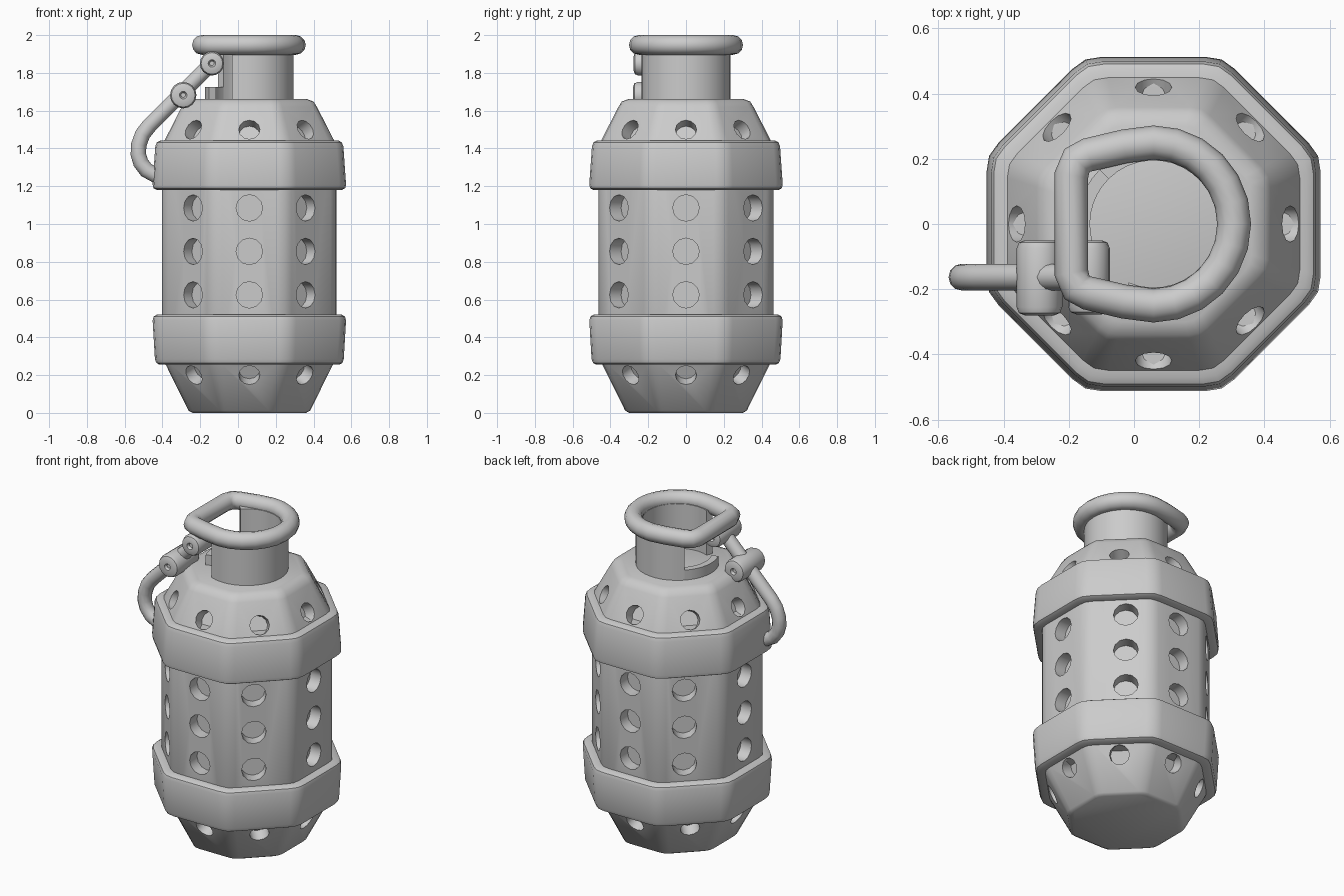
import bpy, bmesh, math
from mathutils import Vector, Matrix

if "Cube" in bpy.data.objects:
    bpy.data.objects.remove(bpy.data.objects["Cube"])

CX = 0.06  # body axis


def finish(ob, angle=40):
    bpy.ops.object.select_all(action='DESELECT')
    ob.select_set(True)
    bpy.context.view_layer.objects.active = ob
    if ob.type == 'CURVE' or ob.modifiers:
        bpy.ops.object.convert(target='MESH')
    bpy.ops.object.shade_smooth_by_angle(angle=math.radians(angle))
    return ob


def from_bmesh(name, bm):
    bmesh.ops.recalc_face_normals(bm, faces=bm.faces)
    me = bpy.data.meshes.new(name)
    bm.to_mesh(me)
    bm.free()
    ob = bpy.data.objects.new(name, me)
    bpy.context.collection.objects.link(ob)
    return ob


def octagon(apothem):
    # octagon with softened corners, flats facing the axes
    pts = []
    for k in range(8):
        a = math.pi / 4 * k
        for t, f in ((-17.5, 1.0), (17.5, 1.0), (22.5, 0.985)):
            b = math.radians(t)
            r = apothem / math.cos(b) * f
            pts.append((CX + r * math.cos(a + b), r * math.sin(a + b)))
    return pts


def stack(name, profile):
    # closed solid through octagon rings of (apothem, z)
    bm = bmesh.new()
    rings = [[bm.verts.new((x, y, z)) for x, y in octagon(r)] for r, z in profile]
    n = len(rings[0])
    for a, b in zip(rings, rings[1:]):
        for i in range(n):
            bm.faces.new((a[i], a[(i + 1) % n], b[(i + 1) % n], b[i]))
    bm.faces.new(rings[0])
    bm.faces.new(rings[-1])
    return from_bmesh(name, bm)


# Main body
body = stack("body", [(0.30, 0), (0.322, 0.012), (0.44, 0.25), (0.462, 0.29), (0.462, 1.40),
                      (0.45, 1.44), (0.358, 1.62), (0.34, 1.648), (0.30, 1.663)])

# Pocket cutters: three rows on the wall, one on each sloping end
bm = bmesh.new()
rows = [(0.625, 0.46, 0.07, 0, 50), (0.855, 0.46, 0.07, 0, 50), (1.085, 0.46, 0.07, 0, 50),
        (1.50, 0.42, 0.056, 27, 45), (0.20, 0.415, 0.056, -26, 45)]
for z, r, rad, tilt, diag in rows:
    for k in range(8):
        a = math.radians([0, diag, 90, 180 - diag, 180, 180 + diag, 270, 360 - diag][k])
        t = math.radians(tilt)
        d = Vector((math.cos(a) * math.cos(t), math.sin(a) * math.cos(t), math.sin(t)))
        p = Vector((CX + r * math.cos(a), r * math.sin(a), z))
        m = Matrix.Translation(p) @ d.to_track_quat('Z', 'Y').to_matrix().to_4x4()
        bmesh.ops.create_cone(bm, cap_ends=True, segments=12, radius1=rad, radius2=rad,
                              depth=0.14, matrix=m)
cutter = from_bmesh("pocket_cutter", bm)
cutter.hide_render = True
mod = body.modifiers.new("pockets", 'BOOLEAN')
mod.operation = 'DIFFERENCE'
mod.solver = 'EXACT'
mod.object = cutter
finish(body)
bpy.data.objects.remove(cutter)

# Two raised bands
finish(stack("upper_band", [(0.44, 1.18), (0.49, 1.18), (0.508, 1.19), (0.512, 1.21),
                            (0.498, 1.41), (0.49, 1.432), (0.47, 1.443), (0.42, 1.443)]))
finish(stack("lower_band", [(0.42, 0.255), (0.475, 0.255), (0.492, 0.264), (0.50, 0.285),
                            (0.512, 0.49), (0.506, 0.51), (0.49, 0.52), (0.44, 0.52)]))


# Neck: open on the left, with a low remaining wall
def arc_wall(name, a0, a1, z0, z1, r=0.235, steps=24):
    bm = bmesh.new()
    prev = None
    for i in range(steps + 1):
        a = math.radians(a0 + (a1 - a0) * i / steps)
        ring = [bm.verts.new((CX + q * math.cos(a), q * math.sin(a), z))
                for q, z in ((r, z0), (r, z1), (r - 0.04, z1), (r - 0.04, z0))]
        if prev:
            for j in range(4):
                k = (j + 1) % 4
                bm.faces.new((prev[j], prev[k], ring[k], ring[j]))
        else:
            bm.faces.new(ring)
        prev = ring
    bm.faces.new(prev)
    return finish(from_bmesh(name, bm))


arc_wall("neck", -113, 135, 1.65, 1.94)
arc_wall("neck_low_wall", 135, 205, 1.65, 1.725, steps=8)


# Round tubes along a path
def tube(name, pts, radius, cyclic=False):
    cu = bpy.data.curves.new(name, 'CURVE')
    cu.dimensions = '3D'
    cu.bevel_depth = radius
    cu.bevel_resolution = 4
    cu.use_fill_caps = True
    sp = cu.splines.new('POLY')
    sp.points.add(len(pts) - 1)
    for p, co in zip(sp.points, pts):
        p.co = (*co, 1)
    sp.use_cyclic_u = cyclic
    ob = bpy.data.objects.new(name, cu)
    bpy.context.collection.objects.link(ob)
    return finish(ob, 60)


# Rim: round on the right, flat on the left
rim = [(CX + 0.247 * math.cos(math.radians(a)), 0.25 * math.sin(math.radians(a)))
       for a in range(-90, 91, 15)]
rim += [(-0.03, 0.238), (-0.14, 0.212), (-0.175, 0.195), (-0.192, 0.15),
        (-0.192, -0.15), (-0.175, -0.195), (-0.14, -0.212), (-0.03, -0.238)]
tube("rim", [(x, y, 1.948) for x, y in rim], 0.052, True)

# Hooked lever rod
rod = [(-0.14, 1.85), (-0.30, 1.69), (-0.47, 1.52), (-0.505, 1.475), (-0.525, 1.42),
       (-0.528, 1.37), (-0.515, 1.325), (-0.485, 1.285), (-0.42, 1.25)]
tube("lever_rod", [(x, -0.163, z) for x, z in rod], 0.041)


# Hinge barrels with rounded ends and a small centre dimple
def barrel(name, x, z, r, y0, y1, n=16):
    prof = [(0.012, y0 + 0.015), (0.02, y0), (r - 0.025, y0), (r - 0.007, y0 + 0.007), (r, y0 + 0.025),
            (r, y1 - 0.025), (r - 0.007, y1 - 0.007), (r - 0.025, y1), (0.02, y1), (0.012, y1 - 0.015)]
    bm = bmesh.new()
    rings = [[bm.verts.new((x + q * math.cos(math.tau * i / n), y, z + q * math.sin(math.tau * i / n)))
              for i in range(n)] for q, y in prof]
    for a, b in zip(rings, rings[1:]):
        for i in range(n):
            bm.faces.new((a[i], a[(i + 1) % n], b[(i + 1) % n], b[i]))
    bm.faces.new(rings[0])
    bm.faces.new(rings[-1])
    finish(from_bmesh(name, bm))


barrel("lower_barrel", -0.29, 1.682, 0.07, -0.28, -0.05)
barrel("upper_barrel", -0.138, 1.85, 0.064, -0.277, -0.05)
